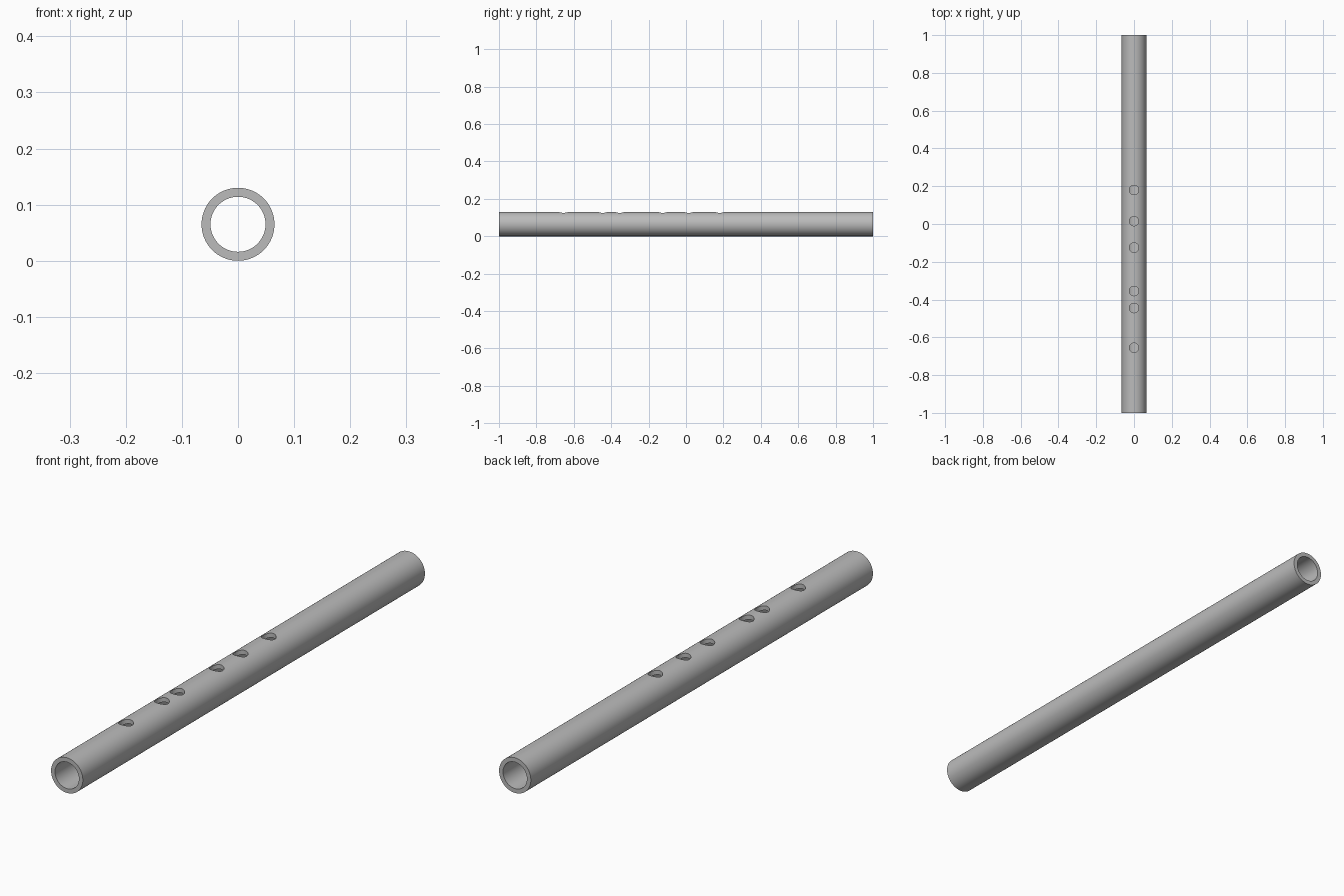
import bpy
import bmesh
from math import radians
from mathutils import Matrix

if "Cube" in bpy.data.objects:
    bpy.data.objects.remove(bpy.data.objects["Cube"], do_unlink=True)

OUTER, INNER, HOLE = 0.065, 0.049, 0.025
HOLE_POSITIONS = (0.18, 0.015, -0.125, -0.355, -0.445, -0.655)

grey = bpy.data.materials.new("plain grey")
grey.use_nodes = True
colour = (0.5, 0.5, 0.5, 1)
grey.diffuse_color = colour
grey.node_tree.nodes["Principled BSDF"].inputs["Base Color"].default_value = colour


def add_object(name, bm):
    mesh = bpy.data.meshes.new(name)
    bmesh.ops.recalc_face_normals(bm, faces=bm.faces)
    bm.to_mesh(mesh)
    bm.free()
    mesh.materials.append(grey)
    obj = bpy.data.objects.new(name, mesh)
    bpy.context.collection.objects.link(obj)
    return obj


# Hollow tube: a wall profile spun around the y axis
bm = bmesh.new()
corners = [bm.verts.new((r, y, 0)) for r, y in
           ((INNER, -1), (OUTER, -1), (OUTER, 1), (INNER, 1))]
profile = [bm.edges.new((corners[i], corners[(i + 1) % 4])) for i in range(4)]
bmesh.ops.spin(bm, geom=corners + profile, cent=(0, 0, 0), axis=(0, 1, 0),
               angle=radians(360), steps=96, use_duplicate=False)
bmesh.ops.remove_doubles(bm, verts=bm.verts, dist=1e-5)
bmesh.ops.translate(bm, verts=bm.verts, vec=(0, 0, OUTER))
tube = add_object("flute_tube", bm)

# Finger hole cutters, reaching only through the top wall
bm = bmesh.new()
for y in HOLE_POSITIONS:
    bmesh.ops.create_cone(bm, cap_ends=True, segments=48, radius1=HOLE,
                          radius2=HOLE, depth=OUTER * 1.5,
                          matrix=Matrix.Translation((0, y, OUTER * 1.9)))
cutter = add_object("finger_hole_cutter", bm)
cutter.hide_render = True
cutter.hide_set(True)

# Cut the holes and smooth the curved walls
cut = tube.modifiers.new("finger holes", "BOOLEAN")
cut.operation = "DIFFERENCE"
cut.solver = "EXACT"
cut.object = cutter
bpy.ops.object.select_all(action="DESELECT")
tube.select_set(True)
bpy.context.view_layer.objects.active = tube
bpy.ops.object.modifier_apply(modifier=cut.name)
bpy.ops.object.shade_smooth_by_angle(angle=radians(30))
bpy.data.objects.remove(cutter, do_unlink=True)
